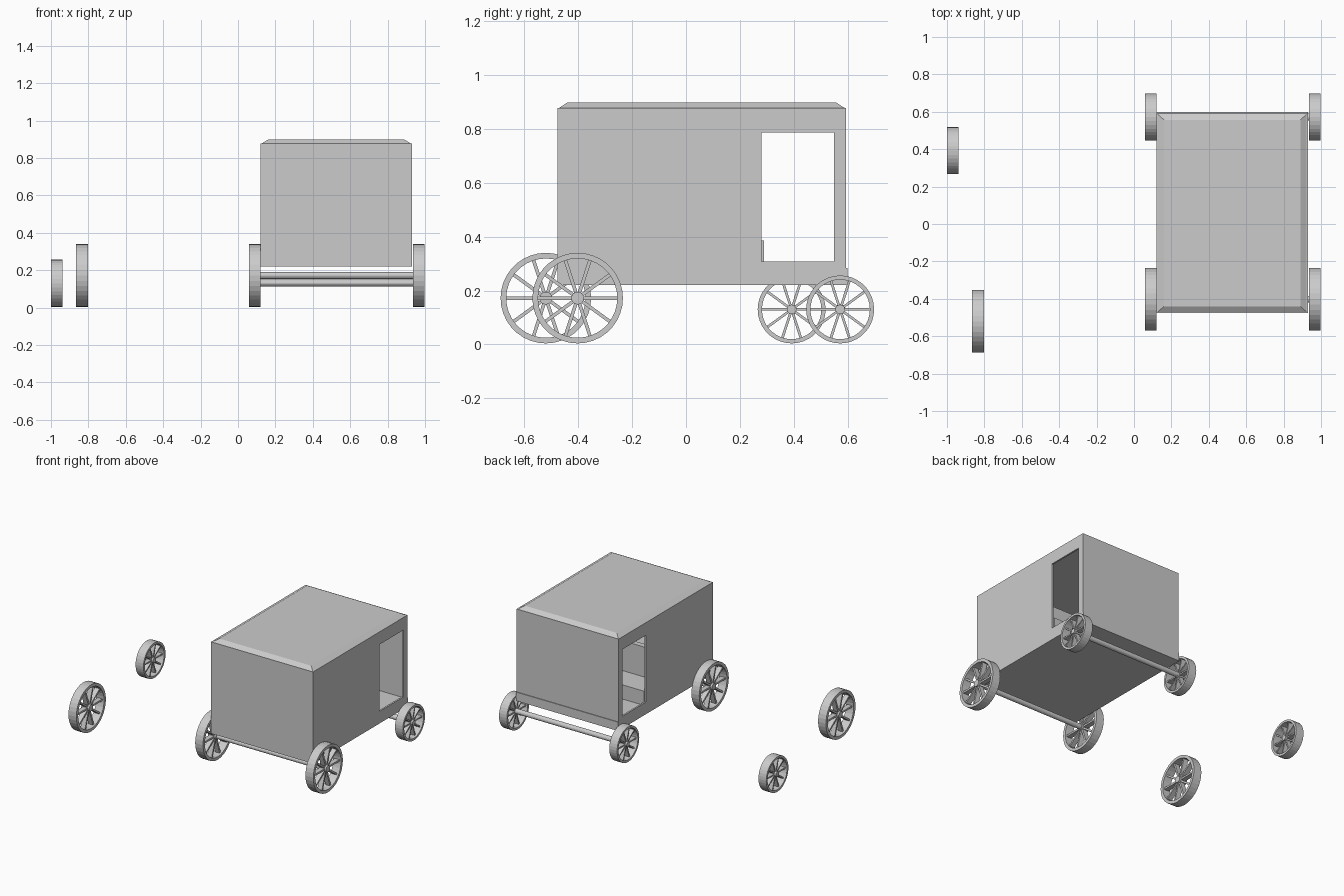
import bpy, bmesh
from math import pi, cos, sin
from mathutils import Matrix, Vector

if "Cube" in bpy.data.objects:
    bpy.data.objects.remove(bpy.data.objects["Cube"])


def finish(name, bm):
    bmesh.ops.recalc_face_normals(bm, faces=bm.faces)
    me = bpy.data.meshes.new(name)
    bm.to_mesh(me)
    bm.free()
    ob = bpy.data.objects.new(name, me)
    bpy.context.collection.objects.link(ob)
    return ob


def add_box(bm, x0, x1, y0, y1, z0, z1, rot=None):
    mat = Matrix.Translation(((x0 + x1) / 2, (y0 + y1) / 2, (z0 + z1) / 2)) \
        @ Matrix.Diagonal((x1 - x0, y1 - y0, z1 - z0, 1))
    return bmesh.ops.create_cube(bm, size=1, matrix=(rot @ mat) if rot else mat)['verts']


def box(name, *dims):
    bm = bmesh.new()
    add_box(bm, *dims)
    return finish(name, bm)


def add_rod(bm, r, length, sides=20):
    bmesh.ops.create_cone(bm, cap_ends=True, segments=sides, radius1=r, radius2=r,
                          depth=length, matrix=Matrix.Rotation(pi / 2, 4, 'Y'))


def wheel(name, r, x, y):
    """Ten-spoked wheel turning about the x axis."""
    bm = bmesh.new()
    n, w, inner = 36, 0.031, r * 0.875
    rings = []
    for i in range(n):
        a = 2 * pi * i / n
        rings.append([bm.verts.new((sx, q * cos(a), q * sin(a)))
                      for sx, q in ((-w, inner), (w, inner), (w, r), (-w, r))])
    for i in range(n):
        p, q = rings[i], rings[(i + 1) % n]
        for k in range(4):
            bm.faces.new((p[k], p[(k + 1) % 4], q[(k + 1) % 4], q[k]))
    add_rod(bm, r * 0.14, 2 * w)
    t = r * 0.038
    for i in range(10):
        add_box(bm, -0.018, 0.018, r * 0.1, r * 0.9, -t, t,
                Matrix.Rotation(2 * pi * i / 10, 4, 'X'))
    ob = finish(name, bm)
    ob.location = (x, y, r + 0.004)


def axle(name, y, z):
    bm = bmesh.new()
    add_rod(bm, 0.018, 0.88, 16)
    finish(name, bm).location = (0.528, y, z)


X0, X1, Y0, Y1 = 0.12, 0.93, -0.477, 0.594
T = 0.012

# floor frame and end walls
box("floor", X0, X1, Y0, Y1 + 0.005, 0.22, 0.283)
box("front_wall", X0, X1, Y0, Y0 + T, 0.283, 0.878)
box("back_wall", X0, X1, Y1 - T, Y1, 0.283, 0.878)

# side walls pieced around the door openings
for name, a, b in (("left_wall", X0, X0 + T), ("right_wall", X1 - T, X1)):
    bm = bmesh.new()
    add_box(bm, a, b, Y0 + T, 0.28, 0.283, 0.878)
    add_box(bm, a, b, 0.55, Y1 - T, 0.283, 0.878)
    add_box(bm, a, b, 0.28, 0.55, 0.283, 0.307)
    add_box(bm, a, b, 0.28, 0.55, 0.787, 0.878)
    finish(name, bm)

# roof with sloped edges
bm = bmesh.new()
for v in add_box(bm, X0, X1, Y0, Y1, 0.874, 0.898):
    if v.co.z > 0.89:
        v.co.x += 0.04 if v.co.x < 0.5 else -0.04
        v.co.y += 0.037 if v.co.y < 0 else -0.037
finish("roof", bm)

# benches inside
box("driver_bench", X0 + T, X1 - T, 0.10, 0.29, 0.283, 0.385)
box("driver_backrest", X0 + T, X1 - T, 0.07, 0.11, 0.283, 0.60)
box("passenger_bench", X0 + T, X1 - T, Y0 + T, -0.25, 0.283, 0.385)

# axles and wheels, plus two spare wheels
axle("large_axle", -0.402, 0.172)
axle("small_axle", 0.572, 0.132)
for side, x in (("left", 0.09), ("right", 0.966)):
    wheel(side + "_large_wheel", 0.168, x, -0.402)
    wheel(side + "_small_wheel", 0.126, x, 0.572)
wheel("spare_large_wheel", 0.168, -0.834, -0.52)
wheel("spare_small_wheel", 0.126, -0.969, 0.392)
